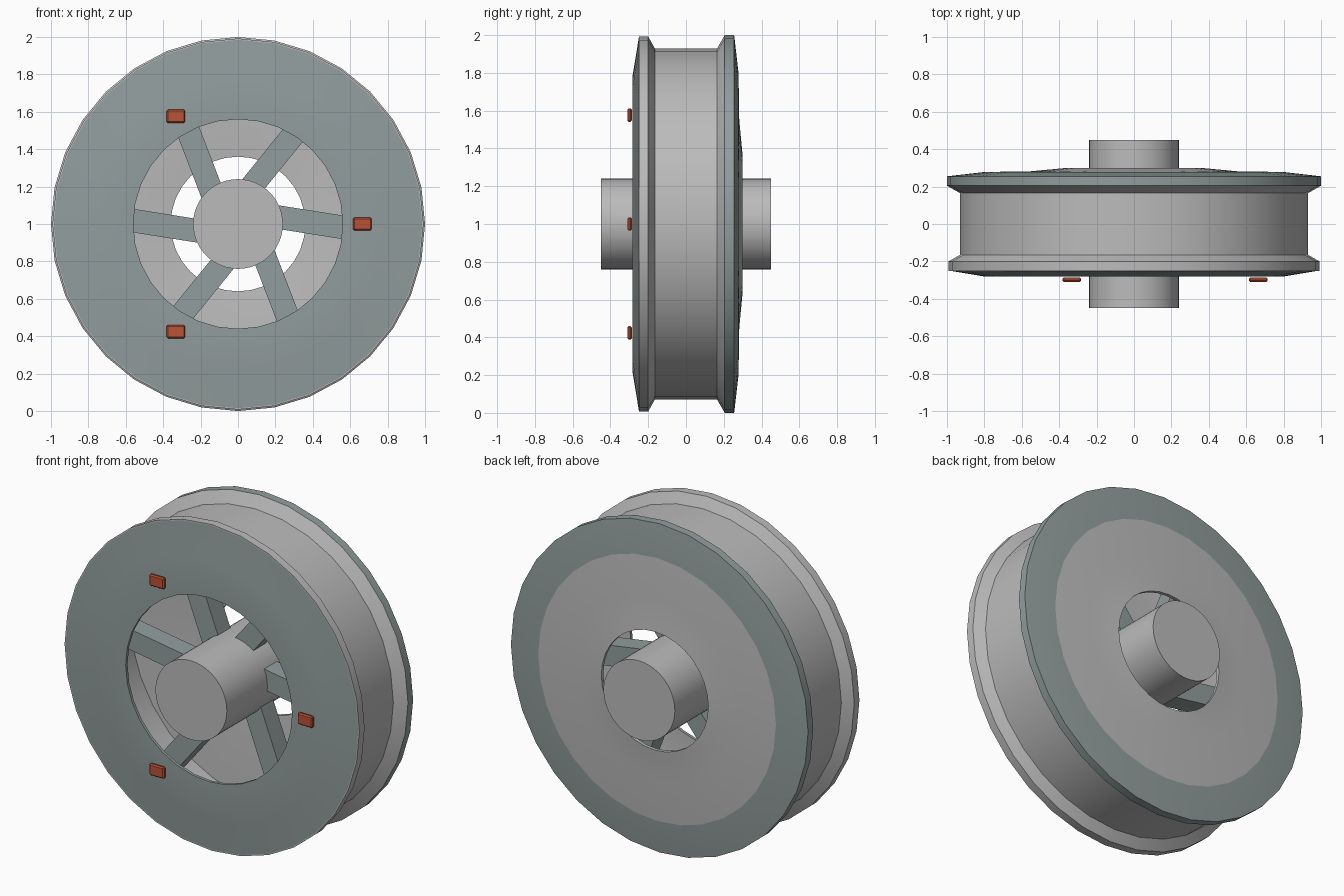
import bpy
import bmesh
from math import sin, cos, pi, radians
from mathutils import Matrix, Vector

default = bpy.data.objects.get("Cube")
if default:
    bpy.data.objects.remove(default)

CENTRE = Vector((0, 0, 1))


def material(name, colour):
    mat = bpy.data.materials.new(name)
    mat.use_nodes = True
    mat.diffuse_color = (*colour, 1)
    mat.node_tree.nodes["Principled BSDF"].inputs["Base Color"].default_value = (*colour, 1)
    return mat


LIGHT = material("light_grey", (0.5, 0.5, 0.5))
DARK = material("dark_steel", (0.29, 0.34, 0.34))
RUST = material("rust_red", (0.5, 0.085, 0.035))


def finish(bm, name, mats, smooth=False):
    bmesh.ops.recalc_face_normals(bm, faces=bm.faces)
    mesh = bpy.data.meshes.new(name)
    bm.to_mesh(mesh)
    bm.free()
    for mat in mats:
        mesh.materials.append(mat)
    if smooth:
        mesh.shade_smooth()
        mesh.set_sharp_from_angle(angle=radians(30))
    obj = bpy.data.objects.new(name, mesh)
    obj.location = CENTRE
    bpy.context.collection.objects.link(obj)
    return obj


def lathe(name, profile, mats, segments=32):
    """Turn a closed (radius, y, material of next band) profile about the y axis."""
    bm = bmesh.new()
    rings = []
    for r, y, _ in profile:
        angles = [2 * pi * i / segments for i in range(segments)]
        rings.append([bm.verts.new((r * cos(a), y, r * sin(a))) for a in angles])
    for k, (_, _, index) in enumerate(profile):
        a, b = rings[k], rings[(k + 1) % len(rings)]
        for i in range(segments):
            j = (i + 1) % segments
            face = bm.faces.new((a[i], a[j], b[j], b[i]))
            face.material_index = index
    return finish(bm, name, mats, smooth=True)


def box(name, size, matrix, mat, bevel=0):
    bm = bmesh.new()
    bmesh.ops.create_cube(bm, size=1)
    bmesh.ops.scale(bm, vec=size, verts=bm.verts)
    if bevel:
        bmesh.ops.bevel(bm, geom=bm.edges[:], offset=bevel, segments=1, affect='EDGES')
    bmesh.ops.transform(bm, matrix=matrix, verts=bm.verts)
    return finish(bm, name, [mat])


# Hollow wheel shell: front cap, grooved drum and back plate
lathe("wheel_shell", [
    (0.56, -0.280, 1), (0.79, -0.282, 1), (0.985, -0.25, 0),      # front cap
    (0.992, -0.25, 0), (0.992, -0.20, 0),                         # front flange
    (0.93, -0.165, 0), (0.93, 0.165, 0),                          # drum groove
    (1.0, 0.205, 1), (1.0, 0.255, 1),                             # back flange
    (0.80, 0.278, 0), (0.55, 0.282, 0), (0.36, 0.30, 0),          # back plate
    (0.36, 0.28, 0), (0.55, 0.262, 0), (0.90, 0.25, 0),           # inside
    (0.90, -0.24, 0), (0.79, -0.262, 0), (0.56, -0.262, 1),
], [LIGHT, DARK])

# Axle hub through the middle
hub_bm = bmesh.new()
bmesh.ops.create_cone(hub_bm, cap_ends=True, segments=48, radius1=0.24, radius2=0.24,
                      depth=0.9, matrix=Matrix.Rotation(pi / 2, 4, 'X'))
finish(hub_bm, "axle_hub", [LIGHT], smooth=True)

# Six skewed spokes, each set off to one side of the axle
for n in range(6):
    turn = Matrix.Rotation(radians(9 - 60 * n), 4, 'Y')
    box(f"spoke_{n + 1}", (0.74, 0.12, 0.125),
        turn @ Matrix.Translation((0.53, 0, 0.07)), DARK)

# Three upright marker studs on the front cap
for n in range(3):
    a = 2 * pi * n / 3
    spot = Vector((0.665 * cos(a), -0.298, 0.665 * sin(a)))
    box(f"marker_{n + 1}", (0.1, 0.024, 0.07), Matrix.Translation(spot), RUST, bevel=0.007)
